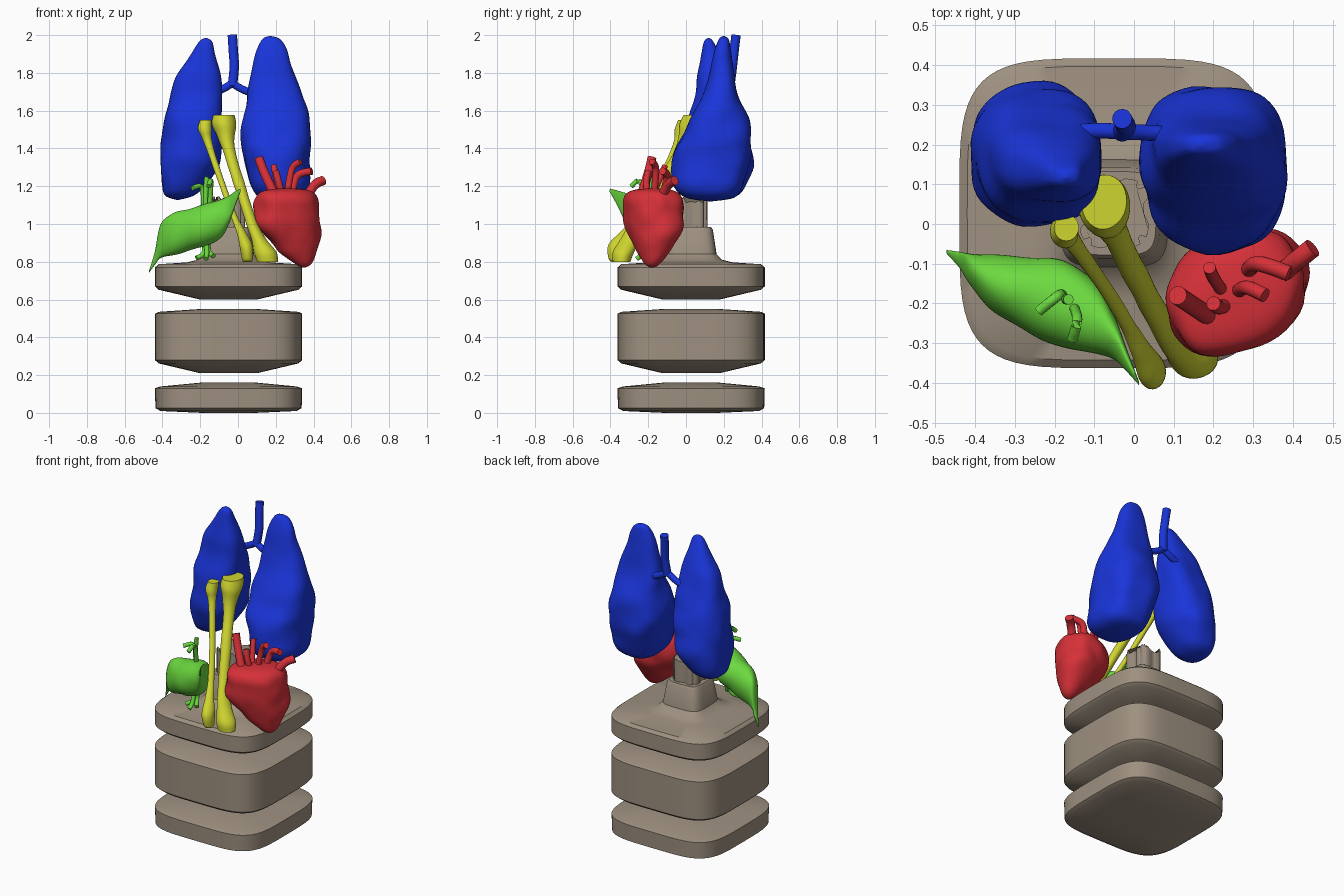
import bpy, math, random
from mathutils import Vector, noise

random.seed(4)


def material(name, rgb):
    m = bpy.data.materials.new(name)
    m.diffuse_color = (*rgb, 1)
    return m


STONE = material("stone", (0.34, 0.28, 0.215))
BLUE = material("blue", (0.01, 0.035, 0.7))
RED = material("red", (0.68, 0.03, 0.04))
GREEN = material("green", (0.15, 0.7, 0.05))
YELLOW = material("yellow", (0.62, 0.66, 0.03))


def catmull(s, steps):
    """Smoothly resample a list of section tuples."""
    out = []
    for i in range(len(s) - 1):
        a, b, c, d = s[max(i - 1, 0)], s[i], s[i + 1], s[min(i + 2, len(s) - 1)]
        for k in range(steps):
            t = k / steps
            out.append([0.5 * (2 * q + (r - p) * t + (2 * p - 5 * q + 4 * r - w) * t * t
                               + (3 * q - p - 3 * r + w) * t ** 3)
                        for p, q, r, w in zip(a, b, c, d)])
    return out + [list(s[-1])]


def finish(name, verts, faces, mat, angle):
    me = bpy.data.meshes.new(name)
    me.from_pydata(verts, [], faces)
    me.materials.append(mat)
    ob = bpy.data.objects.new(name, me)
    bpy.context.collection.objects.link(ob)
    bpy.ops.object.select_all(action='DESELECT')
    ob.select_set(True)
    bpy.context.view_layer.objects.active = ob
    bpy.ops.object.mode_set(mode='EDIT')
    bpy.ops.mesh.select_all(action='SELECT')
    bpy.ops.mesh.normals_make_consistent(inside=False)
    bpy.ops.object.mode_set(mode='OBJECT')
    bpy.ops.object.shade_smooth_by_angle(angle=math.radians(angle))
    return ob


def loft(name, sections, mat, axis='z', steps=6, n=40, power=2.0, turn=0, bump=0, freq=9, angle=50):
    """Skin superellipse sections (position, centre u, centre v, radius u, radius v)."""
    rings = catmull(sections, steps) if steps > 1 else sections
    verts, faces = [], []
    ct, st = math.cos(turn), math.sin(turn)
    for t, u, v, a, b in rings:
        a, b = max(a, 0.002), max(b, 0.002)
        for j in range(n):
            ang = 2 * math.pi * j / n
            c, s = math.cos(ang), math.sin(ang)
            p = math.copysign(abs(c) ** (2 / power), c) * a
            q = math.copysign(abs(s) ** (2 / power), s) * b
            x, y = p * ct - q * st, p * st + q * ct
            k = 1
            if bump:
                k += bump * noise.noise(Vector((u + x, v + y, t)) * freq)
            x, y = u + x * k, v + y * k
            verts.append((x, y, t) if axis == 'z' else (t, x, y))
    for i in range(len(rings) - 1):
        for j in range(n):
            j2 = (j + 1) % n
            faces.append((i * n + j, i * n + j2, (i + 1) * n + j2, (i + 1) * n + j))
    faces.append(tuple(range(n)))
    faces.append(tuple(range(len(verts) - n, len(verts))))
    return finish(name, verts, faces, mat, angle)


def tube(name, points, r, mat):
    """Round vessel with flat ends along a smooth path."""
    pts = [Vector(p) for p in catmull(points, 6)]
    n, verts, faces = 14, [], []
    for i, p in enumerate(pts):
        d = (pts[min(i + 1, len(pts) - 1)] - pts[max(i - 1, 0)]).normalized()
        ref = Vector((0.31, 0.9, 0.2))
        e1 = d.cross(ref).normalized()
        e2 = d.cross(e1)
        for j in range(n):
            a = 2 * math.pi * j / n
            verts.append(p + (e1 * math.cos(a) + e2 * math.sin(a)) * r)
    for i in range(len(pts) - 1):
        for j in range(n):
            j2 = (j + 1) % n
            faces.append((i * n + j, i * n + j2, (i + 1) * n + j2, (i + 1) * n + j))
    faces += [tuple(range(n)), tuple(range(len(verts) - n, len(verts)))]
    return finish(name, verts, faces, mat, 50)


# Three floating rounded-square slabs; the top one rises into a flared pedestal
CX, CY = -0.05, 0.027
slabs = {
    "base_slab": [(0, .14), (.01, .36), (.025, .387), (.13, .39), (.14, .36), (.16, .15)],
    "middle_slab": [(.21, .15), (.262, .37), (.28, .39), (.525, .39), (.535, .37), (.55, .15)],
    "top_slab": [(.60, .15), (.652, .37), (.67, .39), (.77, .39), (.787, .37), (.797, .22), (.81, .165),
                 (.84, .135), (.97, .115), (.985, .105)],
}
for name, prof in slabs.items():
    loft(name, [(z, CX, CY, h, h) for z, h in prof], STONE, steps=1, n=64, power=4.3, angle=35)

# Broken fluted column on the pedestal
col = loft("broken_column", [(z, CX, CY, .088, .088) for z in (.97, 1.13)], STONE,
           steps=1, n=48, power=3.5, angle=25)
for i, v in enumerate(col.data.vertices):
    if i % 6 in (0, 1):
        v.co.x = CX + (v.co.x - CX) * 0.85
        v.co.y = CY + (v.co.y - CY) * 0.85
    if v.co.z > 1.1:
        v.co.z += random.uniform(-.02, .02)

# Lungs
loft("right_lung", [
    (1.995, .17, .2, .005, .005), (1.98, .175, .2, .045, .025), (1.93, .178, .195, .075, .04),
    (1.85, .18, .19, .098, .055), (1.72, .19, .185, .14, .08), (1.6, .2, .18, .168, .13),
    (1.5, .2, .17, .178, .172), (1.4, .2, .143, .182, .2), (1.3, .21, .13, .175, .2),
    (1.2, .22, .12, .155, .18), (1.14, .22, .125, .11, .13), (1.12, .22, .13, .01, .01)],
    BLUE, n=56, power=2.5, bump=.1, freq=7, angle=70)
loft("left_lung", [
    (1.985, -.17, .12, .005, .005), (1.965, -.172, .12, .035, .025), (1.9, -.185, .13, .065, .05),
    (1.8, -.2, .145, .11, .08), (1.7, -.217, .155, .137, .105), (1.6, -.23, .16, .15, .14),
    (1.5, -.237, .17, .155, .168), (1.4, -.246, .175, .157, .174), (1.3, -.258, .178, .15, .168),
    (1.2, -.29, .18, .112, .135), (1.15, -.31, .18, .075, .09), (1.128, -.32, .18, .008, .008)],
    BLUE, n=56, power=2.5, bump=.1, freq=7, angle=70)

# Windpipe and its two branches
tube("windpipe", [(-.03, .265, 2.0), (-.025, .255, 1.92), (-.02, .245, 1.83), (-.03, .232, 1.73)], .025, BLUE)
tube("left_airway", [(-.03, .232, 1.745), (-.09, .235, 1.71), (-.17, .23, 1.68)], .02, BLUE)
tube("right_airway", [(-.03, .232, 1.745), (.03, .23, 1.71), (.16, .22, 1.66)], .02, BLUE)

# Heart and its vessels
loft("heart", [
    (.77, .35, -.18, .008, .008), (.785, .347, -.178, .04, .035), (.82, .335, -.175, .08, .062),
    (.88, .31, -.172, .125, .095), (.98, .272, -.17, .178, .14), (1.08, .255, -.17, .19, .15),
    (1.15, .255, -.175, .17, .135), (1.18, .258, -.178, .12, .095), (1.19, .26, -.18, .01, .01)],
    RED, n=48, turn=math.radians(35), bump=.13, freq=9, angle=70)
heart_vessels = [
    ([(.11, -.18, 1.35), (.14, -.2, 1.27), (.2, -.24, 1.14)], .024),
    ([(.19, -.11, 1.31), (.2, -.135, 1.25), (.23, -.18, 1.14)], .016),
    ([(.33, -.18, 1.33), (.285, -.16, 1.29), (.26, -.17, 1.15)], .018),
    ([(.39, -.125, 1.28), (.31, -.1, 1.25), (.28, -.13, 1.12)], .02),
    ([(.45, -.06, 1.23), (.4, -.1, 1.2), (.33, -.16, 1.08)], .025),
    ([(.2, -.2, 1.28), (.215, -.21, 1.22), (.24, -.2, 1.13)], .018),
]
for i, (p, r) in enumerate(heart_vessels):
    tube(f"heart_vessel_{i + 1}", p, r, RED)

# Liver, skinned along x, with vessels above and below
loft("liver", [
    (-.472, -.07, .745, .004, .004), (-.44, -.09, .82, .02, .035), (-.41, -.115, .91, .04, .09),
    (-.35, -.15, .945, .072, .108), (-.25, -.182, .975, .098, .112), (-.17, -.2, 1.0, .108, .112),
    (-.09, -.24, 1.03, .085, .1), (-.05, -.285, 1.07, .055, .075), (-.02, -.34, 1.125, .03, .045),
    (.012, -.4, 1.177, .005, .01)], GREEN, axis='x', n=40, bump=.12, freq=8, angle=70)
liver_vessels = [
    [(-.24, -.22, 1.19), (-.19, -.18, 1.19), (-.18, -.18, 1.03)],
    [(-.155, -.29, 1.2), (-.143, -.24, 1.22), (-.155, -.2, 1.03)],
    [(-.165, -.19, 1.25), (-.17, -.19, 1.18), (-.17, -.19, 1.05)],
    [(-.22, -.22, .82), (-.18, -.2, .85), (-.18, -.19, .95)],
    [(-.13, -.24, .83), (-.155, -.2, .86), (-.16, -.19, .95)],
    [(-.17, -.26, .815), (-.165, -.23, .85), (-.17, -.2, .95)],
]
for i, p in enumerate(liver_vessels):
    tube(f"liver_vessel_{i + 1}", p, .013, GREEN)

# Shin bones, leaning forward between the organs
loft("thick_shin_bone", [
    (1.578, -.075, .055, .058, .068), (1.53, -.075, .042, .064, .074), (1.45, -.062, .01, .042, .05),
    (1.36, -.04, -.04, .032, .038), (1.2, .01, -.14, .029, .034), (1.02, .068, -.245, .03, .038),
    (.92, .11, -.3, .04, .048), (.85, .145, -.33, .06, .056), (.8, .155, -.34, .055, .046)],
    YELLOW, n=28, bump=.1, freq=12)
loft("thin_shin_bone", [
    (1.55, -.17, -.01, .032, .034), (1.5, -.175, -.02, .036, .04), (1.42, -.155, -.045, .021, .024),
    (1.2, -.08, -.15, .017, .02), (1.05, -.025, -.24, .018, .022), (.96, .015, -.315, .024, .03),
    (.89, .042, -.365, .034, .045), (.82, .05, -.37, .03, .04), (.8, .05, -.365, .024, .03)],
    YELLOW, n=24, bump=.1, freq=12)
